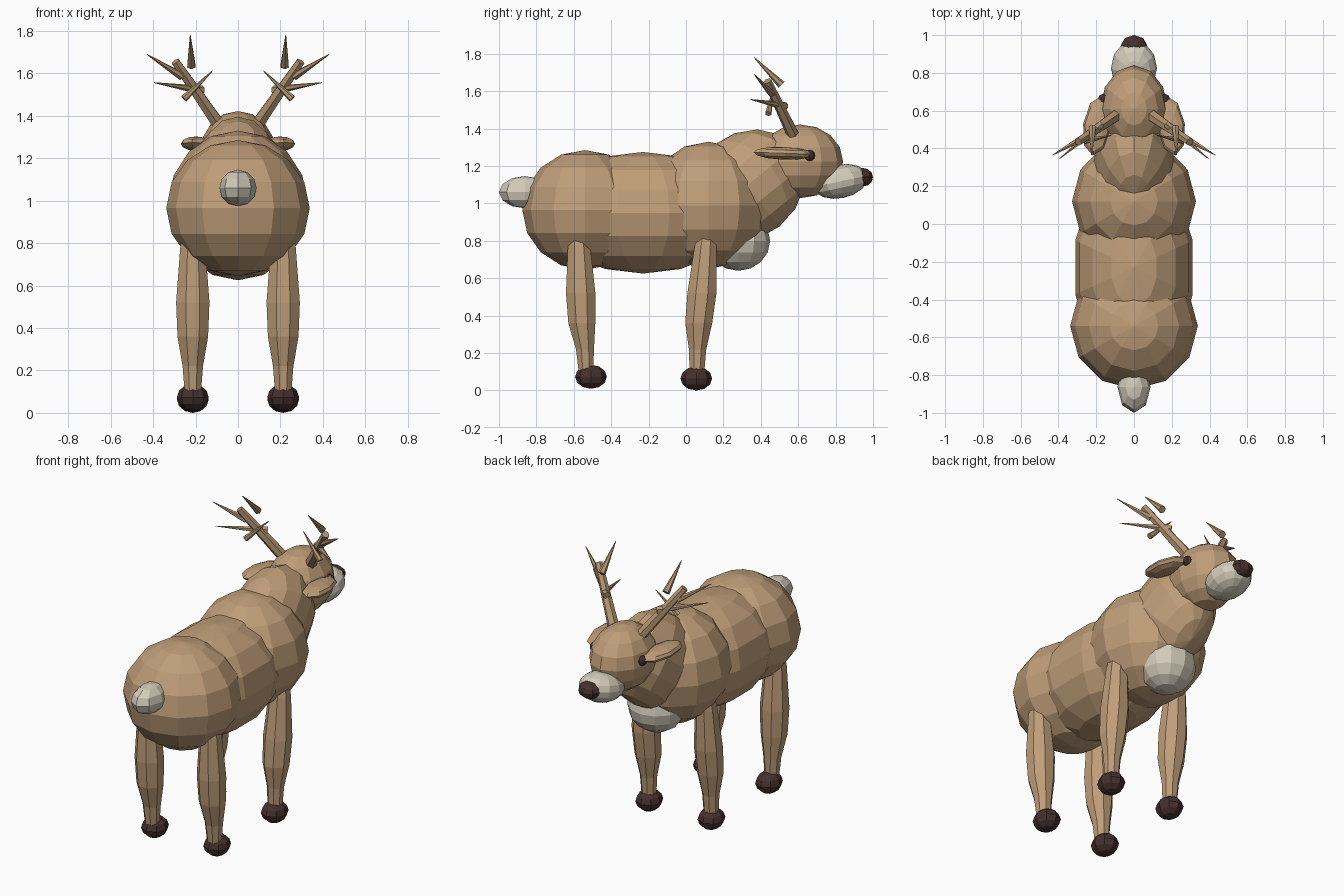
import bpy, bmesh, math
from mathutils import Matrix, Vector

if "Cube" in bpy.data.objects:
    bpy.data.objects.remove(bpy.data.objects["Cube"])


def mat(name, rgb):
    m = bpy.data.materials.new(name)
    m.diffuse_color = (*rgb, 1)
    m.use_nodes = True
    m.node_tree.nodes["Principled BSDF"].inputs["Base Color"].default_value = m.diffuse_color
    return m


TAN = mat("tan_fur", (0.52, 0.34, 0.19))
CREAM = mat("cream_fur", (0.66, 0.61, 0.50))
ANTLER = mat("antler_brown", (0.45, 0.30, 0.165))
DARK = mat("dark_brown", (0.06, 0.03, 0.027))


def finish(bm, name, material):
    bmesh.ops.recalc_face_normals(bm, faces=bm.faces)
    me = bpy.data.meshes.new(name)
    bm.to_mesh(me)
    bm.free()
    me.materials.append(material)
    ob = bpy.data.objects.new(name, me)
    bpy.context.collection.objects.link(ob)
    return ob


def blob(name, material, centre, radii, tilt=0, seg=12, rings=8, turn=0, yaw=0, roll=0):
    """Flat-shaded ellipsoid; tilt about x, yaw about z, roll about y (degrees)."""
    bm = bmesh.new()
    bmesh.ops.create_uvsphere(bm, u_segments=seg, v_segments=rings, radius=1)
    r = math.radians
    m = (Matrix.Translation(centre) @ Matrix.Rotation(r(yaw), 4, 'Z')
         @ Matrix.Rotation(r(roll), 4, 'Y') @ Matrix.Rotation(r(tilt), 4, 'X')
         @ Matrix.Diagonal((*radii, 1)) @ Matrix.Rotation(r(turn), 4, 'Z'))
    bm.transform(m)
    return finish(bm, name, material)


def spike(name, material, a, b, r1, r2, sides=6):
    """Tapered rod from a to b."""
    a, b = Vector(a), Vector(b)
    d = b - a
    bm = bmesh.new()
    bmesh.ops.create_cone(bm, cap_ends=True, segments=sides, radius1=r1, radius2=r2, depth=d.length)
    q = d.to_track_quat('Z', 'Y').to_matrix().to_4x4()
    bm.transform(Matrix.Translation((a + b) / 2) @ q)
    return finish(bm, name, material)


def tube(name, material, x, stations, sides=8):
    """Limb lofted through (y, z, radius) stations."""
    bm = bmesh.new()
    loops = []
    for y, z, rad in stations:
        loops.append([bm.verts.new((x + rad * math.cos(t), y + rad * math.sin(t), z))
                      for t in (2 * math.pi * (i + 0.5) / sides for i in range(sides))])
    for lo, hi in zip(loops, loops[1:]):
        for i in range(sides):
            j = (i + 1) % sides
            bm.faces.new((lo[i], lo[j], hi[j], hi[i]))
    bm.faces.new(loops[0])
    bm.faces.new(loops[-1])
    return finish(bm, name, material)


# Body masses, from back to front
blob("rump", TAN, (0, -0.54, 0.965), (0.338, 0.335, 0.32))
blob("belly", TAN, (0, -0.23, 0.95), (0.322, 0.55, 0.325), turn=15)
blob("chest", TAN, (0, 0.12, 0.99), (0.328, 0.335, 0.34))
blob("neck", TAN, (0, 0.325, 1.095), (0.215, 0.33, 0.28), tilt=39)
blob("head", TAN, (0, 0.61, 1.225), (0.178, 0.23, 0.197))

# Pale parts and nose
blob("tail", CREAM, (0, -0.862, 1.06), (0.088, 0.138, 0.086), seg=8, rings=6)
blob("chest_patch", CREAM, (0, 0.28, 0.80), (0.17, 0.17, 0.16))
blob("muzzle", CREAM, (0, 0.825, 1.118), (0.122, 0.15, 0.09), tilt=12)
blob("nose", DARK, (0, 0.945, 1.14), (0.07, 0.055, 0.05), seg=8, rings=6)

# Leg stations: (y, z, radius)
LEGS = {
    "front": [(0.058, 0.09, 0.042), (0.062, 0.22, 0.05), (0.068, 0.36, 0.078),
              (0.085, 0.52, 0.084), (0.105, 0.77, 0.064), (0.115, 0.88, 0.045)],
    "hind": [(-0.535, 0.10, 0.042), (-0.54, 0.22, 0.052), (-0.557, 0.36, 0.078),
             (-0.563, 0.52, 0.085), (-0.572, 0.78, 0.064), (-0.575, 0.88, 0.045)],
}
HOOVES = {"front": (0.055, 0.064), "hind": (-0.508, 0.073)}

for s, side in ((-1, "left"), (1, "right")):
    # Legs and hooves
    for pos in LEGS:
        tube(f"{pos}_leg_{side}", TAN, s * 0.213, LEGS[pos])
        y, z = HOOVES[pos]
        blob(f"{pos}_hoof_{side}", DARK, (s * 0.213, y, z), (0.075, 0.085, 0.064), seg=8, rings=6)

    # Face
    blob(f"eye_{side}", DARK, (s * 0.163, 0.66, 1.256), (0.028, 0.03, 0.03), seg=8, rings=6)
    blob(f"ear_{side}", TAN, (s * 0.195, 0.52, 1.268), (0.075, 0.16, 0.034),
         seg=8, rings=6, tilt=-2, yaw=s * 8)

    # Antler beam and its tines
    spike(f"antler_beam_{side}", ANTLER, (s * 0.085, 0.58, 1.35), (s * 0.295, 0.435, 1.655), 0.034, 0.022)
    tines = [((0.22, 0.51, 1.635), (0.225, 0.365, 1.78), 0.022),
             ((0.265, 0.46, 1.585), (0.43, 0.365, 1.69), 0.02),
             ((0.17, 0.53, 1.52), (0.395, 0.345, 1.556), 0.022),
             ((0.255, 0.44, 1.48), (0.12, 0.47, 1.612), 0.018)]
    for n, (a, b, r) in enumerate(tines, 1):
        spike(f"antler_tine_{n}_{side}", ANTLER, (s * a[0], *a[1:]), (s * b[0], *b[1:]), r, 0.002)
